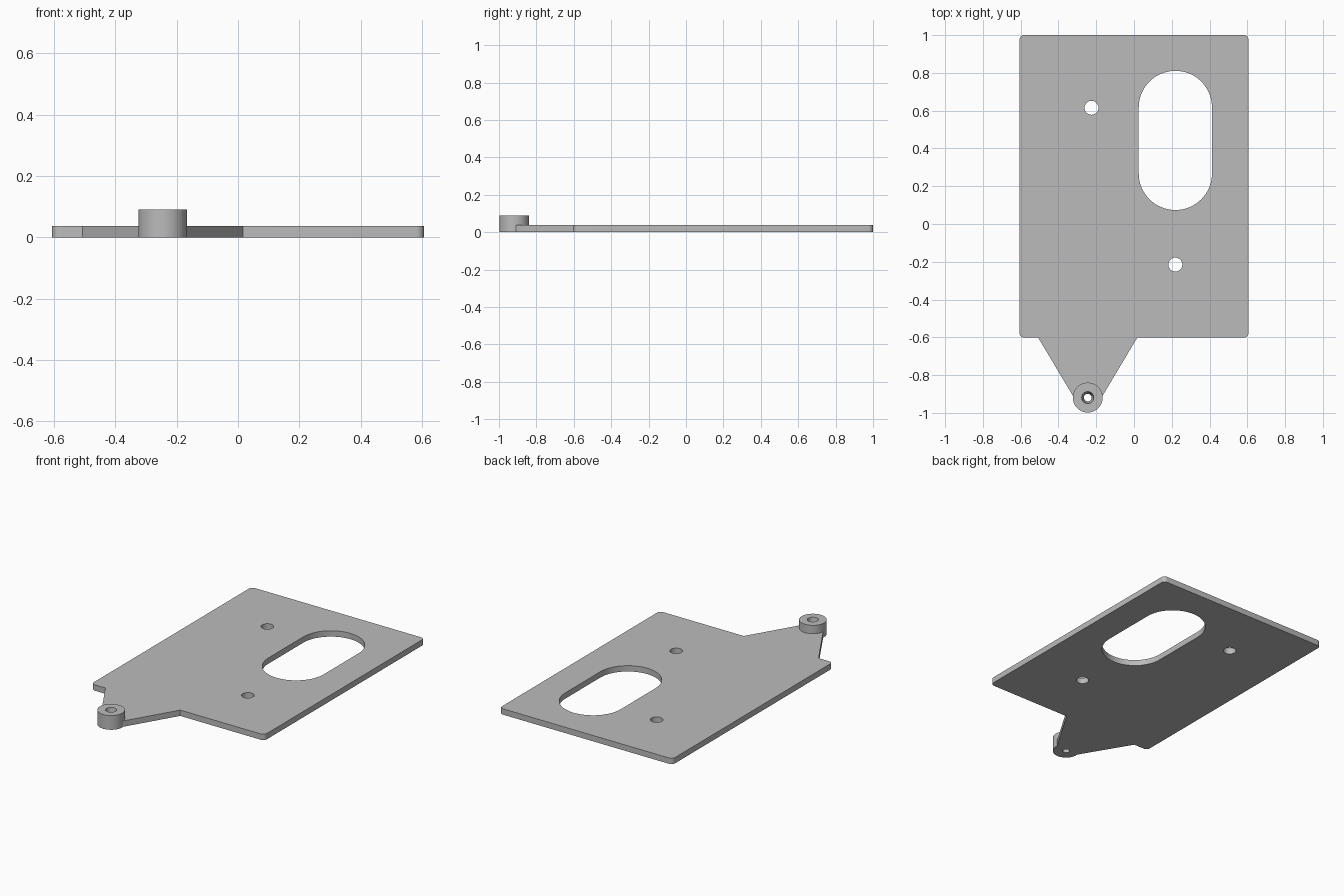
import bpy, bmesh
from math import cos, sin, pi, radians

if "Cube" in bpy.data.objects:
    bpy.data.objects.remove(bpy.data.objects["Cube"], do_unlink=True)

THICK, BOSS_H = 0.037, 0.09
BOSS, BOSS_R = (-0.245, -0.919), 0.079


def arc(cx, cy, r, start, end, n):
    """Points along an arc, angles in degrees."""
    return [(cx + r * cos(radians(start + (end - start) * i / n)),
             cy + r * sin(radians(start + (end - start) * i / n))) for i in range(n + 1)]


def prism(name, outline, z0, z1):
    """Upright solid from an anticlockwise outline."""
    bm = bmesh.new()
    base = bm.faces.new([bm.verts.new((x, y, z0)) for x, y in outline])
    top = bmesh.ops.extrude_face_region(bm, geom=[base])["geom"]
    bmesh.ops.translate(bm, vec=(0, 0, z1 - z0),
                        verts=[v for v in top if isinstance(v, bmesh.types.BMVert)])
    bmesh.ops.recalc_face_normals(bm, faces=bm.faces)
    mesh = bpy.data.meshes.new(name)
    bm.to_mesh(mesh)
    bm.free()
    obj = bpy.data.objects.new(name, mesh)
    bpy.context.collection.objects.link(obj)
    return obj


def combine(target, tool, operation):
    """Apply a boolean and discard the tool."""
    mod = target.modifiers.new(operation.title(), "BOOLEAN")
    mod.operation, mod.solver, mod.object = operation, "EXACT", tool
    bpy.context.view_layer.objects.active = target
    bpy.ops.object.modifier_apply(modifier=mod.name)
    bpy.data.objects.remove(tool, do_unlink=True)


# Plate outline: rounded rectangle with a tapered arm towards the boss
W, BACK, FRONT, R = 0.606, 1.0, -0.602, 0.025
outline = (arc(-W + R, FRONT + R, R, 180, 270, 6)
           + [(-0.507, FRONT), (BOSS[0] - 0.073, BOSS[1]),
              (BOSS[0] + 0.073, BOSS[1]), (0.017, FRONT)]
           + arc(W - R, FRONT + R, R, 270, 360, 6)
           + arc(W - R, BACK - R, R, 0, 90, 6)
           + arc(-W + R, BACK - R, R, 90, 180, 6))
plate = prism("mounting_plate", outline, 0, THICK)

# Raised pivot boss, fused to the end of the arm
combine(plate, prism("pivot_boss", arc(*BOSS, BOSS_R, 0, 360, 64)[:-1], 0, BOSS_H), "UNION")

# Long rounded window
slot = arc(0.219, 0.617, 0.194, 0, 180, 32) + arc(0.219, 0.268, 0.194, 180, 360, 32)
combine(plate, prism("slot_cutter", slot, -0.1, 0.2), "DIFFERENCE")

# Two screw holes
for x, y in ((-0.225, 0.615), (0.219, -0.215)):
    combine(plate, prism("hole_cutter", arc(x, y, 0.037, 0, 360, 32)[:-1], -0.1, 0.2), "DIFFERENCE")

# Tapered pivot hole, wider at the top
bpy.ops.mesh.primitive_cone_add(vertices=32, radius1=0.02, radius2=0.032,
                                depth=BOSS_H + 0.002, location=(*BOSS, BOSS_H / 2))
combine(plate, bpy.context.object, "DIFFERENCE")

# Single grey finish
grey = bpy.data.materials.new("plain_grey")
grey.use_nodes = True
colour = (0.5, 0.5, 0.5, 1)
grey.diffuse_color = colour
grey.node_tree.nodes["Principled BSDF"].inputs["Base Color"].default_value = colour
plate.data.materials.clear()
plate.data.materials.append(grey)

# Smooth curved walls, crisp edges
bpy.ops.object.select_all(action="DESELECT")
plate.select_set(True)
bpy.context.view_layer.objects.active = plate
bpy.ops.object.shade_smooth_by_angle(angle=radians(30))
